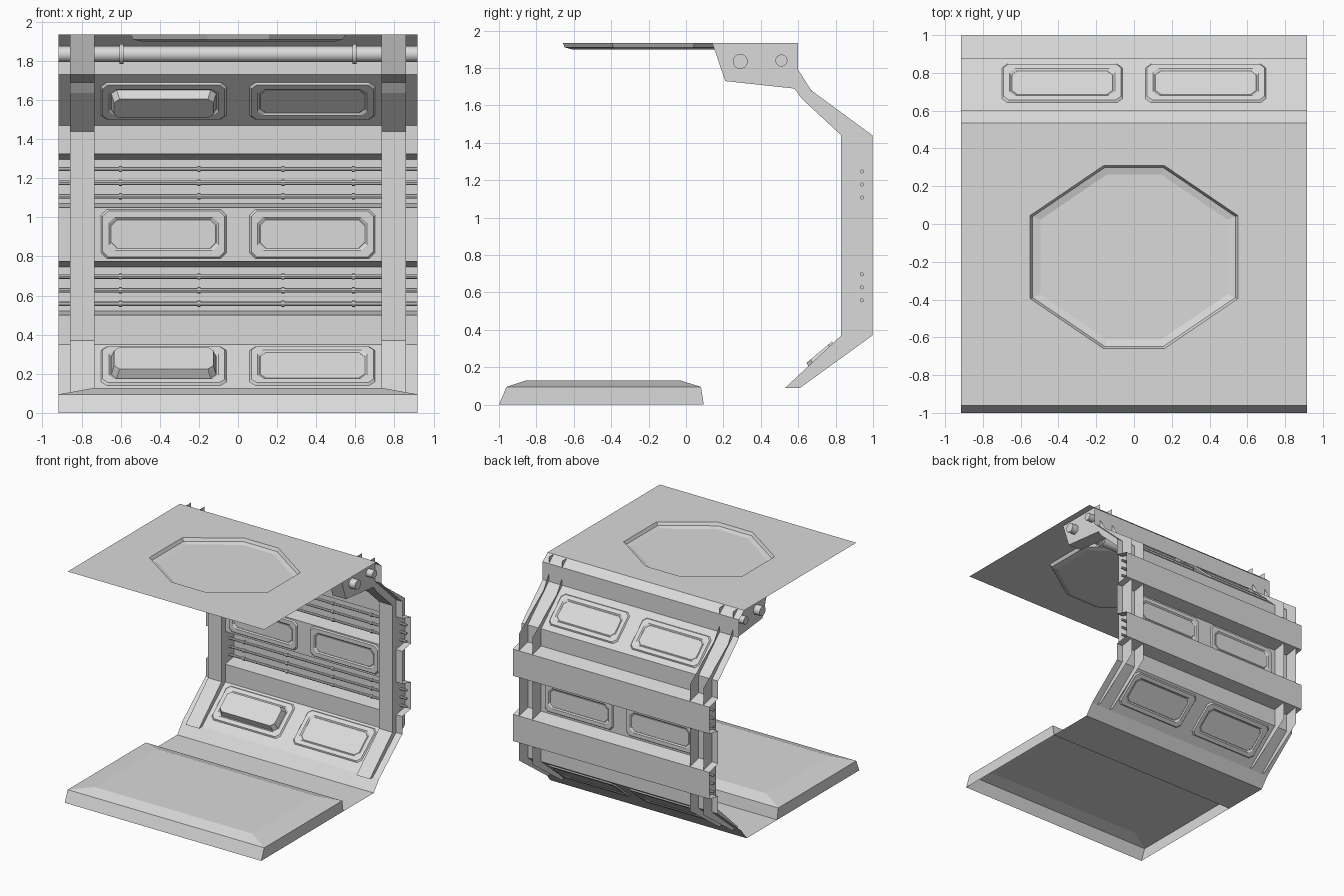
import bpy, bmesh
from math import pi
from mathutils import Vector, Matrix

old = bpy.data.objects.get("Cube")
if old:
    bpy.data.objects.remove(old, do_unlink=True)

GREY = (0.7, 0.7, 0.7, 1)
mat = bpy.data.materials.new("light_grey")
mat.use_nodes = True
mat.diffuse_color = GREY
mat.node_tree.nodes["Principled BSDF"].inputs["Base Color"].default_value = GREY

W = 0.917  # half width of the whole section


def finish(name, bm, smooth=False):
    bmesh.ops.recalc_face_normals(bm, faces=bm.faces)
    me = bpy.data.meshes.new(name)
    bm.to_mesh(me)
    bm.free()
    me.materials.append(mat)
    ob = bpy.data.objects.new(name, me)
    bpy.context.collection.objects.link(ob)
    if smooth:
        bpy.ops.object.select_all(action='DESELECT')
        ob.select_set(True)
        bpy.context.view_layer.objects.active = ob
        bpy.ops.object.shade_smooth_by_angle(angle=pi / 5)
    return ob


def add_strip(bm, path, x0, x1):
    """Sweep a (y, z) path between two x positions."""
    a, b = [[bm.verts.new((x, y, z)) for y, z in path] for x in (x0, x1)]
    for i in range(len(path) - 1):
        bm.faces.new((a[i], b[i], b[i + 1], a[i + 1]))


def add_rings(bm, rings):
    """Join equal-length point loops into a skin and cap the last one."""
    loops = [[bm.verts.new(p) for p in r] for r in rings]
    n = len(loops[0])
    for a, b in zip(loops, loops[1:]):
        for i in range(n):
            bm.faces.new((a[i], a[(i + 1) % n], b[(i + 1) % n], b[i]))
    bm.faces.new(loops[-1])
    return loops


def add_tube(bm, x0, x1, y, z, r, sides):
    m = Matrix.Translation(((x0 + x1) / 2, y, z)) @ Matrix.Rotation(pi / 2, 4, 'Y')
    bmesh.ops.create_cone(bm, cap_ends=True, segments=sides, radius1=r,
                          radius2=r, depth=x1 - x0, matrix=m)


# Floor tray, open below, with bevelled top
def rect(hx, y0, y1, z):
    return [(-hx, y0, z), (hx, y0, z), (hx, y1, z), (-hx, y1, z)]


bm = bmesh.new()
add_rings(bm, [rect(W, -1, 0.095, 0), rect(W, -0.96, 0.08, 0.095),
               rect(0.735, -0.86, -0.025, 0.128)])
finish("floor_tray", bm)

# Folded wall sheet with two channels pushed outward
wall = [(0.095, 0), (0.50, 0), (0.57, 0.09), (0.88, 0.35)]
channels = (0.50, 1.05)
for z in channels:
    wall += [(0.88, z), (0.997, z + 0.02), (0.997, z + 0.245), (0.88, z + 0.275)]
wall += [(0.88, 1.47), (0.60, 1.73), (0.60, 1.88), (0.535, 1.935)]
bm = bmesh.new()
add_strip(bm, wall, -W, W)
finish("wall_sheet", bm)

# Ceiling sheet with sunken octagon
CY, TOP = -0.175, 1.935


def octagon(s, z):
    q = [(0.16, 0.485), (0.55, 0.22)]
    pts = q + [(x, -y) for x, y in q[::-1]]
    pts += [(-x, -y) for x, y in pts]
    return [(x * s, CY + y * s, z) for x, y in pts]


bm = bmesh.new()
loops = add_rings(bm, [octagon(1, TOP), octagon(0.975, 1.91),
                       octagon(0.90, 1.90)])
border = [bm.verts.new(p) for p in rect(W, -0.96, 0.535, TOP)]
edges = [bm.edges.new((border[i], border[(i + 1) % 4])) for i in range(4)]
edges += [bm.edges.get((loops[0][i], loops[0][(i + 1) % 8])) for i in range(8)]
bmesh.ops.triangle_fill(bm, edges=edges, use_beauty=True, use_dissolve=False)
finish("ceiling_sheet", bm)

# Ribs: two side plates joined by a front face, open at the back
inner = [(0.14, TOP), (0.21, 1.73), (0.58, 1.69), (0.62, 1.635), (0.83, 1.44),
         (0.83, 0.37), (0.53, 0.09)]
outer = [(0.61, 0.09), (0.997, 0.37), (0.997, 1.44), (0.67, 1.68),
         (0.60, 1.79), (0.60, TOP)]
for side, label in ((1, "left"), (-1, "right")):
    bm = bmesh.new()
    for x in (0.735, 0.86):
        bm.faces.new([bm.verts.new((x * side, y, z)) for y, z in inner + outer])
    add_strip(bm, inner, 0.735 * side, 0.86 * side)
    add_strip(bm, [(0.14, TOP + 0.002), (0.535, TOP + 0.002)],
              0.735 * side, 0.86 * side)
    bmesh.ops.remove_doubles(bm, verts=bm.verts, dist=0.0005)
    finish("rib_" + label, bm)

# Overhead pipes with collars
bm = bmesh.new()
add_tube(bm, -W, W, 0.29, 1.835, 0.04, 24)
add_tube(bm, -W, W, 0.51, 1.84, 0.032, 24)
for x in (-0.595, 0.595):
    add_tube(bm, x - 0.01, x + 0.01, 0.29, 1.835, 0.052, 24)
finish("overhead_pipes", bm, True)

# Thin conduits with clips inside each channel
bm = bmesh.new()
for z in channels:
    for dz in (0.058, 0.127, 0.197):
        add_tube(bm, -W, W, 0.94, z + dz, 0.011, 8)
        for x in (-0.6, -0.2, 0.23, 0.59):
            add_tube(bm, x - 0.008, x + 0.008, 0.94, z + dz, 0.016, 8)
finish("channel_conduits", bm, True)


# Chamfered window panels laid on both faces of the wall
def add_panel(bm, x, a, b, lift, front):
    """Panel between (y, z) points a and b, centred at x."""
    a, b = Vector((x, *a)), Vector((x, *b))
    up = (b - a).normalized()
    out = Vector((1, 0, 0)).cross(up) * (1 if front else -1)
    mid, half = (a + b) / 2, (b - a).length / 2

    def loop(inset, w):
        hx, hv, c = 0.32 - inset, half - inset, 0.028
        quarter = [(hx, hv - c), (hx - c, hv)]
        top = quarter + [(-u, v) for u, v in quarter[::-1]]
        pts = top + [(-u, -v) for u, v in top]
        return [mid + Vector((u, 0, 0)) + up * v + out * w for u, v in pts]

    add_rings(bm, [loop(0, 0.001), loop(0.008, 0.012), loop(0.04, 0.012),
                   loop(0.05, 0.004), loop(0.052, 0.004),
                   loop(0.054 if lift < 0.02 else 0.066, lift)])


rows = {"lower": ((0.63, 0.14), (0.865, 0.337)),
        "middle": ((0.88, 0.79), (0.88, 1.04)),
        "upper": ((0.845, 1.503), (0.643, 1.69))}
for row, (a, b) in rows.items():
    for x, label in ((0.38, "left"), (-0.38, "right")):
        bm = bmesh.new()
        raised = label == "right" and row != "middle"
        # out points toward the room: the cross product of x and up is -y
        add_panel(bm, x, a, b, 0.055 if raised else 0.006, True)
        add_panel(bm, x, a, b, 0.006, False)
        finish(f"{row}_panel_{label}", bm)
